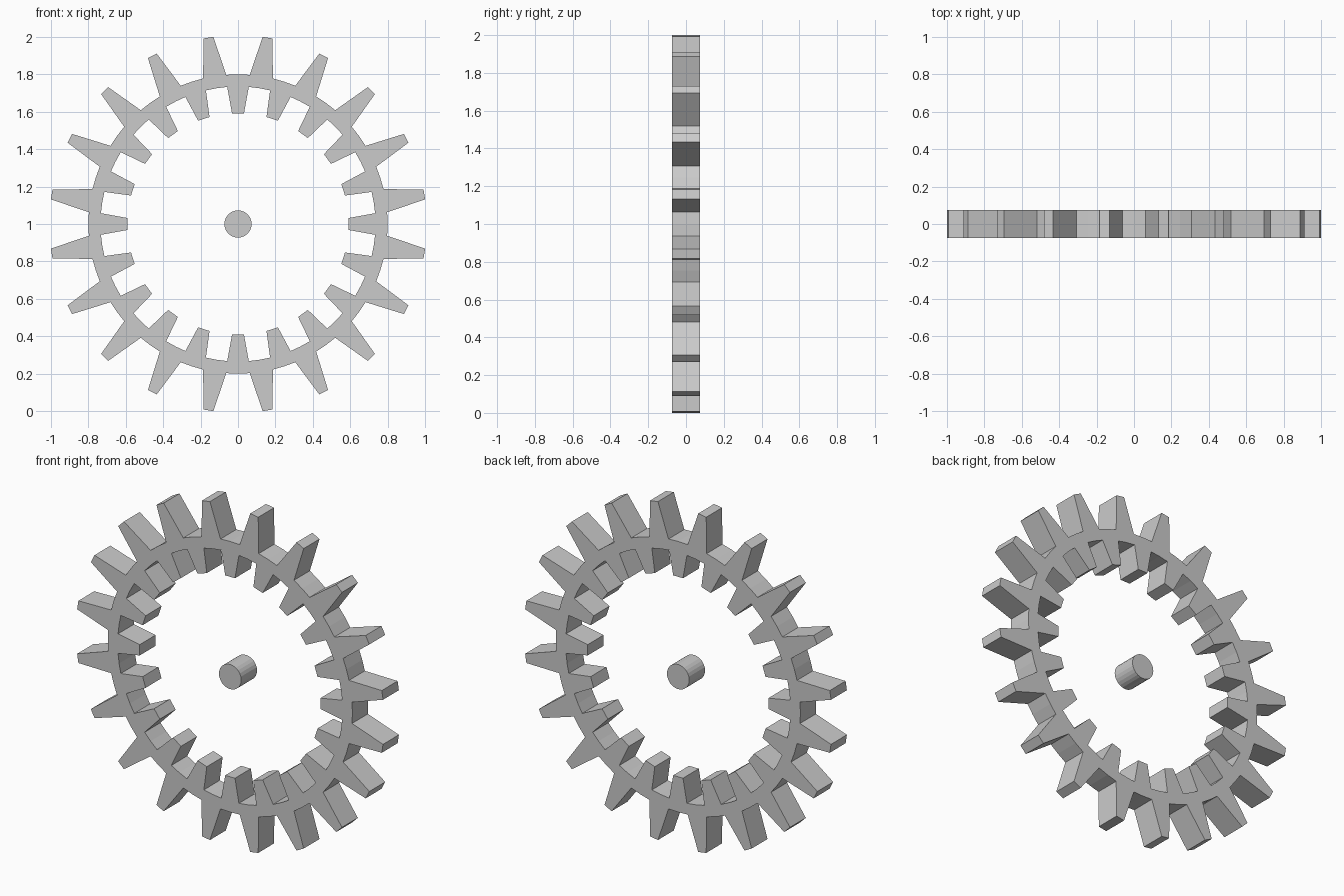
import bpy, bmesh
from math import sin, cos, radians, pi
from mathutils import Matrix

if "Cube" in bpy.data.objects:
    bpy.data.objects.remove(bpy.data.objects["Cube"])

TEETH = 20
PITCH = 360 / TEETH
HALF = 0.074          # half thickness along y
CZ = 1.0              # centre height
R_OUT, R_IN = 0.80, 0.735       # rim band
R_TIP, R_INNER_TIP = 1.009, 0.592


def add_object(name, bm):
    bmesh.ops.recalc_face_normals(bm, faces=bm.faces)
    mesh = bpy.data.meshes.new(name)
    bm.to_mesh(mesh)
    bm.free()
    obj = bpy.data.objects.new(name, mesh)
    obj.location.z = CZ
    bpy.context.collection.objects.link(obj)
    return obj


# Toothed ring: two repeating sectors, as (angle, radius) profiles
outer_tooth = [(4.5, R_OUT), (7.5, R_TIP), (10.5, R_TIP), (13.5, R_OUT),
               (13.5, R_IN), (9, R_IN), (4.5, R_IN)]
inner_tooth = [(-4.5, R_OUT), (0, R_OUT), (4.5, R_OUT), (4.5, R_IN),
               (3.1, R_INNER_TIP), (-3.1, R_INNER_TIP), (-4.5, R_IN)]
bm = bmesh.new()
for i in range(TEETH):
    for profile in (outer_tooth, inner_tooth):
        verts = []
        for ang, r in profile:
            a = radians(ang + i * PITCH)
            verts.append(bm.verts.new((r * sin(a), -HALF, r * cos(a))))
        bm.faces.new(verts)
bmesh.ops.remove_doubles(bm, verts=bm.verts, dist=0.0005)
# Extrude the flat profile through the thickness, keeping the front cap
front = bm.faces[:]
ext = bmesh.ops.extrude_face_region(bm, geom=front, use_keep_orig=True)
moved = [g for g in ext["geom"] if isinstance(g, bmesh.types.BMVert)]
bmesh.ops.translate(bm, verts=moved, vec=(0, 2 * HALF, 0))
add_object("gear_ring", bm)

# Free-standing hub pin at the centre
bm = bmesh.new()
bmesh.ops.create_cone(bm, cap_ends=True, segments=24, radius1=0.073,
                      radius2=0.073, depth=2 * HALF,
                      matrix=Matrix.Rotation(pi / 2, 4, 'X'))
add_object("hub_pin", bm)
